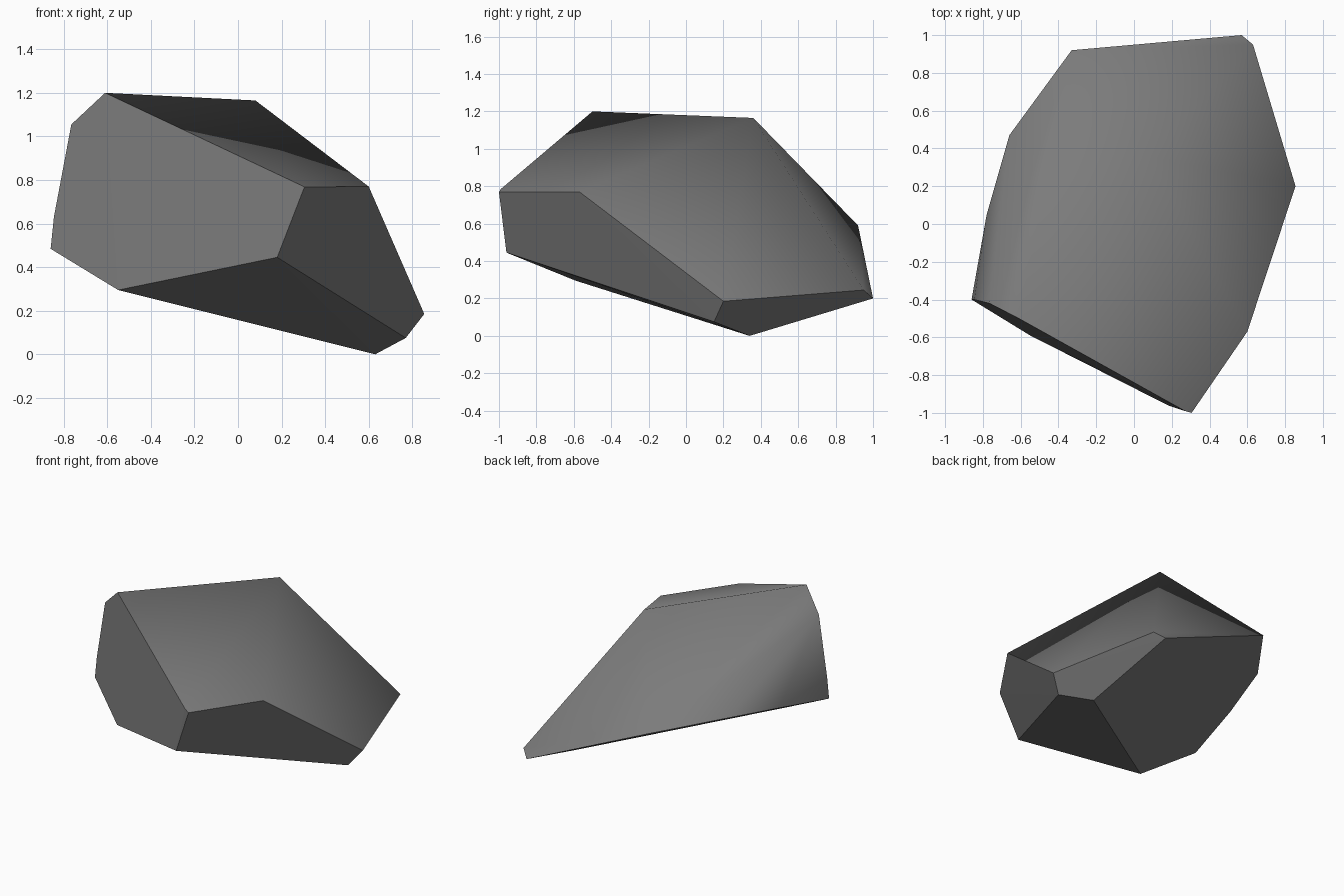
import bpy, bmesh

if "Cube" in bpy.data.objects:
    bpy.data.objects.remove(bpy.data.objects["Cube"])

# Corner points of the chipped boulder
TOP = [(-.61, -.50, 1.20), (.08, .36, 1.165), (-.765, -.42, 1.055)]
MIDDLE = [(.60, -.57, .77), (.305, -1.0, .768), (.27, -.99, .785), (.18, -.96, .445),
          (-.845, -.40, .63), (-.86, -.40, .484), (-.78, .05, .567),
          (-.66, .47, .622), (-.33, .92, .59)]
BOTTOM = [(-.55, -.59, .295), (.57, 1.0, .20), (.63, .95, .245),
          (.855, .20, .185), (.77, .15, .075), (.63, .34, 0)]

bm = bmesh.new()
for p in TOP + MIDDLE + BOTTOM:
    bm.verts.new(p)
bmesh.ops.convex_hull(bm, input=bm.verts[:])
bmesh.ops.delete(bm, geom=[v for v in bm.verts if not v.link_faces], context='VERTS')
bmesh.ops.recalc_face_normals(bm, faces=bm.faces[:])
bm.normal_update()


def is_cut(face):
    """Split planes on the front, right and underside stay flat."""
    n = face.normal
    return n.z < .1 and n.x > -.9


# Worn upper surface is smooth, split planes are crisp
for f in bm.faces:
    f.smooth = not is_cut(f)
for e in bm.edges:
    e.smooth = not any(is_cut(f) for f in e.link_faces)

mesh = bpy.data.meshes.new("boulder")
bm.to_mesh(mesh)
bm.free()

# Single stone colour
stone = bpy.data.materials.new("grey stone")
stone.diffuse_color = (.2, .2, .2, 1)
stone.use_nodes = True
stone.node_tree.nodes["Principled BSDF"].inputs["Base Color"].default_value = stone.diffuse_color
mesh.materials.append(stone)

boulder = bpy.data.objects.new("boulder", mesh)
bpy.context.collection.objects.link(boulder)
